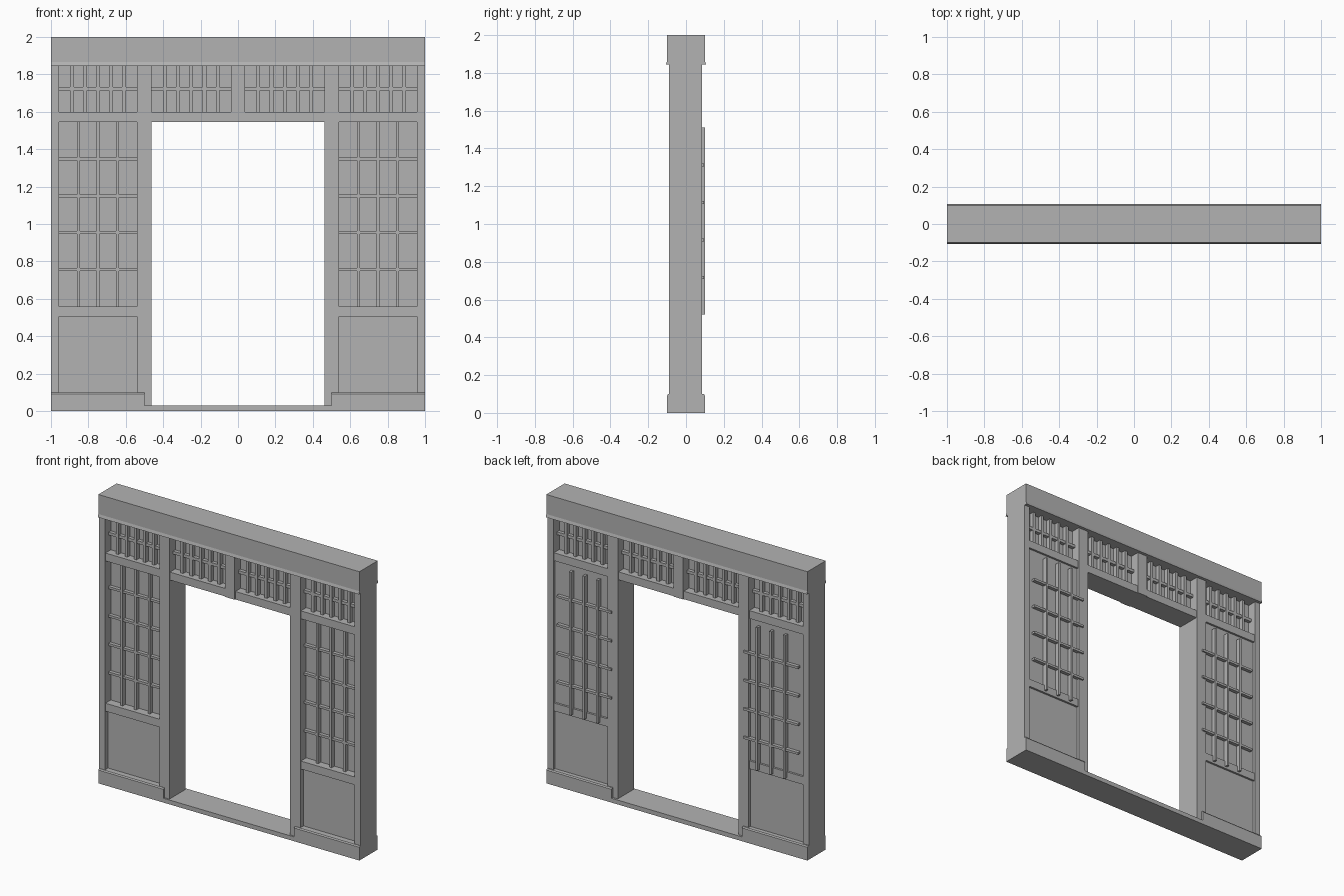
import bpy, bmesh

cube = bpy.data.objects.get("Cube")
if cube:
    bpy.data.objects.remove(cube, do_unlink=True)

grey = bpy.data.materials.new("plain grey")
grey.use_nodes = True
grey.diffuse_color = (0.45, 0.45, 0.45, 1)
grey.node_tree.nodes["Principled BSDF"].inputs["Base Color"].default_value = grey.diffuse_color


def extrude_x(name, profile, x0, x1):
    """Solid with a (y, z) profile running from x0 to x1."""
    bm = bmesh.new()
    face = bm.faces.new([bm.verts.new((x0, y, z)) for y, z in profile])
    res = bmesh.ops.extrude_face_region(bm, geom=[face])
    moved = [v for v in res["geom"] if isinstance(v, bmesh.types.BMVert)]
    bmesh.ops.translate(bm, verts=moved, vec=(x1 - x0, 0, 0))
    bmesh.ops.recalc_face_normals(bm, faces=bm.faces)
    mesh = bpy.data.meshes.new(name)
    bm.to_mesh(mesh)
    bm.free()
    mesh.materials.append(grey)
    obj = bpy.data.objects.new(name, mesh)
    bpy.context.collection.objects.link(obj)
    return obj


def box(name, x, y, z):
    return extrude_x(name, [(y[0], z[0]), (y[1], z[0]), (y[1], z[1]), (y[0], z[1])], *x)


def lattice(name, x, y, z, columns, rows, width, inset=0.004):
    """Evenly spaced upright bars crossed by slightly thinner level bars."""
    for i in range(1, columns):
        c = x[0] + (x[1] - x[0]) * i / columns
        box(name + "_upright", (c - width / 2, c + width / 2), y, z)
    for i in range(1, rows):
        c = z[0] + (z[1] - z[0]) * i / rows
        box(name + "_crossbar", x, (y[0] + inset, y[1] - inset), (c - width / 2, c + width / 2))


FRONT, BACK = -0.09, 0.085
BODY = (FRONT, BACK)
RAIL = (FRONT + 0.006, BACK - 0.006)
OUTER, INNER, OPENING, MID = 0.957, 0.54, 0.463, 0.038
HEAD, SILL, LINTEL = 1.845, 1.6, 1.545

# Header beam with a small flared lip at its lower edge
extrude_x("header_beam", [(-0.1, 2), (-0.1, 1.865), (-0.106, HEAD), (0.106, HEAD),
                          (0.1, 1.865), (0.1, 2)], -1, 1)

# Threshold, centre post and lintel over the opening
box("threshold", (-0.505, 0.505), (-0.1, 0.1), (0, 0.03))
box("centre_post", (-MID, MID), BODY, (LINTEL, HEAD))
box("lintel", (-OPENING, OPENING), RAIL, (LINTEL, SILL))


def span(side, a, b):
    return tuple(sorted((side * a, side * b)))


for side, label in ((1, "left"), (-1, "right")):
    bay = span(side, INNER, OUTER)

    # Plinth and posts
    extrude_x(label + "_plinth", [(-0.1, 0), (0.1, 0), (0.1, 0.092), (0.094, 0.1),
                                  (-0.094, 0.1), (-0.1, 0.092)], *span(side, 0.5, 1))
    box(label + "_outer_post", span(side, OUTER, 1), BODY, (0.05, HEAD))
    box(label + "_inner_post", span(side, OPENING, INNER), BODY, (0.02, HEAD))

    # Rails and recessed panels
    box(label + "_transom_rail", bay, RAIL, (LINTEL, SILL))
    box(label + "_window_rail", bay, RAIL, (0.505, 0.56))
    box(label + "_lower_panel", bay, (-0.055, 0.065), (0.05, 0.505))
    box(label + "_window_panel", bay, (-0.025, 0.065), (0.56, LINTEL))

    # Window lattice: seated in front, surface mounted and offset behind
    lattice(label + "_front_lattice", bay, (-0.055, -0.023), (0.56, LINTEL), 4, 5, 0.016)
    lattice(label + "_back_lattice", span(side, INNER - 0.033, OUTER - 0.033),
            (0.068, 0.1), (0.52, 1.51), 4, 5, 0.016)

    # Transom panes with lattice on both faces
    for part, a, b in (("side", INNER, OUTER), ("middle", MID, OPENING)):
        x = span(side, a, b)
        box(label + "_" + part + "_transom_pane", x, (-0.025, 0.02), (SILL, HEAD))
        for face, y in (("front", (-0.055, -0.023)), ("back", (0.018, 0.05))):
            lattice(label + "_" + part + "_transom_" + face, x, y, (SILL, HEAD), 6, 2, 0.02)
